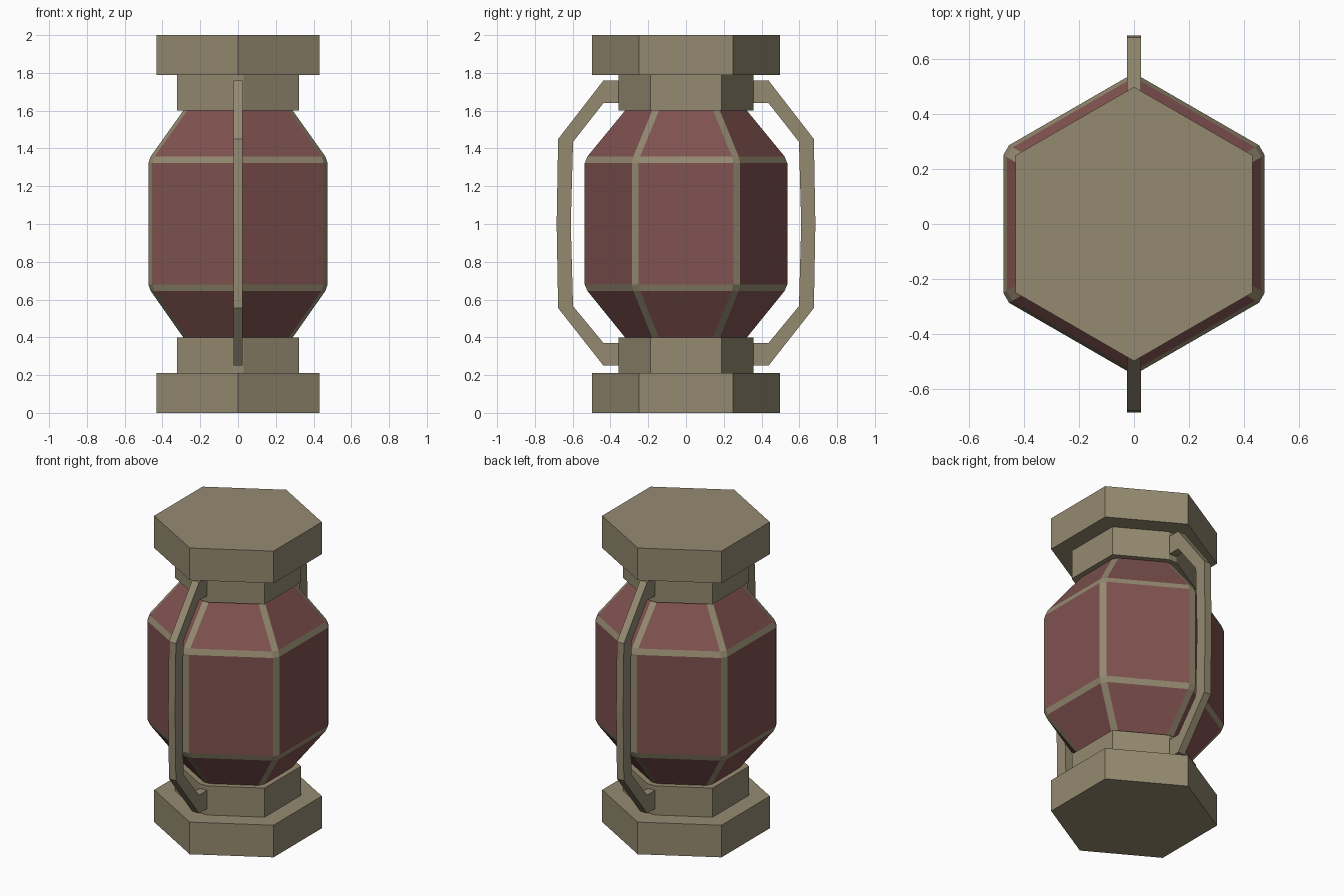
import bpy, bmesh
from math import sin, cos, pi, radians
from mathutils import Vector

if "Cube" in bpy.data.objects:
    bpy.data.objects.remove(bpy.data.objects["Cube"])


def material(name, rgb):
    m = bpy.data.materials.new(name)
    m.diffuse_color = (*rgb, 1)
    m.use_nodes = True
    m.node_tree.nodes["Principled BSDF"].inputs["Base Color"].default_value = m.diffuse_color
    return m


TAN = material("tan_metal", (0.30, 0.255, 0.165))
RED = material("red_glass", (0.215, 0.085, 0.08))


def finish(bm, name, mats):
    bmesh.ops.recalc_face_normals(bm, faces=bm.faces)
    me = bpy.data.meshes.new(name)
    bm.to_mesh(me)
    bm.free()
    for m in mats:
        me.materials.append(m)
    ob = bpy.data.objects.new(name, me)
    bpy.context.collection.objects.link(ob)
    return ob


def hexagon(radius):
    # corners point along +y and -y
    return [Vector((radius * sin(i * pi / 3), radius * cos(i * pi / 3))) for i in range(6)]


def chamfered(radius, cut, corners=range(6)):
    # hexagon outline with the chosen corners cut off
    pts, out = hexagon(radius), []
    for i, p in enumerate(pts):
        if i in corners:
            for q in (pts[i - 1], pts[(i + 1) % 6]):
                out.append(p + (q - p).normalized() * cut)
        else:
            out.append(p)
    return out


def loft(name, sections, mats, pick=lambda level, side: 0):
    # stack outlines given as (outline, z) and cap both ends
    bm = bmesh.new()
    rings = [[bm.verts.new((p.x, p.y, z)) for p in pts] for pts, z in sections]
    n = len(rings[0])
    for level, (a, b) in enumerate(zip(rings, rings[1:])):
        for s in range(n):
            t = (s + 1) % n
            bm.faces.new((a[s], a[t], b[t], b[s])).material_index = pick(level, s)
    bm.faces.new(rings[0])
    bm.faces.new(rings[-1])
    return finish(bm, name, mats)


# end caps and necks; the necks are cut flat where the handles attach
for end, cap_z, neck_z in (("bottom", (0, 0.21), (0.21, 0.40)),
                           ("top", (1.79, 2.0), (1.60, 1.79))):
    loft(end + "_cap", [(hexagon(0.498), z) for z in cap_z], [TAN])
    loft(end + "_neck", [(chamfered(0.374, 0.035, (0, 3)), z) for z in neck_z], [TAN])

# body: red panels framed by tan bevel strips
profile = [(0.29, 0.40), (0.462, 0.645), (0.475, 0.68),
           (0.475, 1.322), (0.462, 1.358), (0.29, 1.60)]
loft("body", [(chamfered(a / cos(radians(30)), 0.024), z) for a, z in profile],
     [TAN, RED], lambda level, side: int(level % 2 == 0 and side % 2 == 1))

# handles: (y, z) pairs of inner and outer points, swept across x
strip = [((0.34, 1.64), (0.34, 1.76)), ((0.437, 1.64), (0.437, 1.76)),
         ((0.598, 1.435), (0.677, 1.45)), ((0.61, 1.0), (0.685, 1.0)),
         ((0.598, 0.565), (0.677, 0.555)), ((0.437, 0.37), (0.437, 0.25)),
         ((0.34, 0.37), (0.34, 0.25))]
for name, side in (("front_handle", -1), ("back_handle", 1)):
    bm = bmesh.new()
    rings = [[bm.verts.new((x, side * p[0], p[1]))
              for x, p in ((-0.025, i), (0.025, i), (0.025, o), (-0.025, o))]
             for i, o in strip]
    for a, b in zip(rings, rings[1:]):
        for s in range(4):
            t = (s + 1) % 4
            bm.faces.new((a[s], a[t], b[t], b[s]))
    bm.faces.new(rings[0])
    bm.faces.new(rings[-1])
    finish(bm, name, [TAN])
